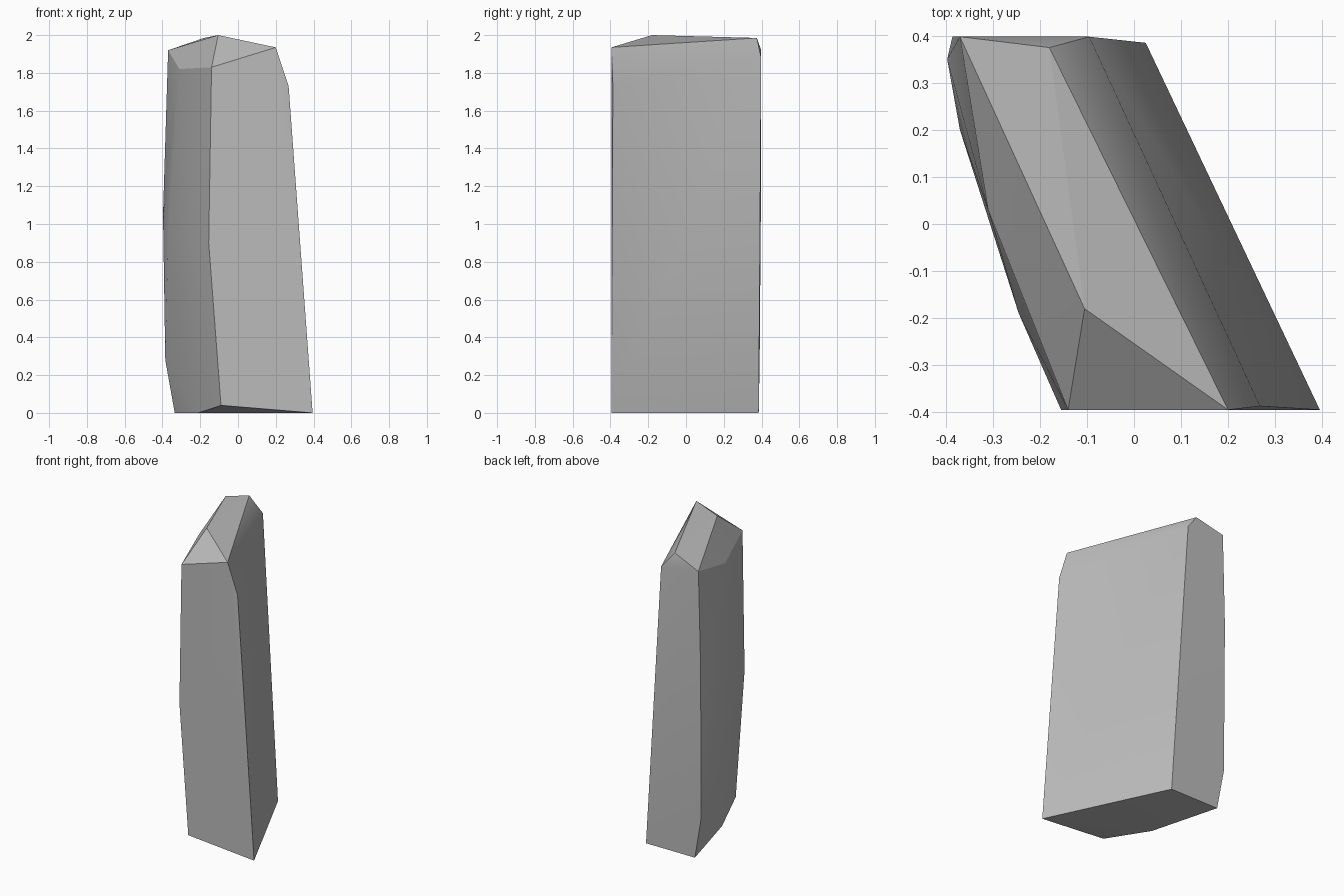
import bpy, bmesh, math

cube = bpy.data.objects.get("Cube")
if cube:
    bpy.data.objects.remove(cube, do_unlink=True)

# Corner points of the boulder, grouped by region
crown = [(-0.105, -0.18, 2.0), (-0.14, -0.395, 1.83), (0.20, -0.395, 1.935),
         (-0.18, 0.375, 1.985), (-0.37, 0.398, 1.92), (-0.31, 0.03, 1.82)]
shoulder = [(0.268, -0.387, 1.73), (-0.095, 0.398, 1.88)]
flank = [(-0.155, -0.395, 0.9), (-0.245, -0.19, 0.9), (-0.37, 0.2, 0.9),
         (-0.397, 0.35, 1.05), (-0.386, 0.398, 1.3), (-0.385, 0.39, 0.28)]
base = [(0.395, -0.395, 0), (-0.09, -0.395, 0.04), (-0.21, -0.08, 0),
        (-0.335, 0.385, 0), (0.025, 0.385, 0)]

# Wrap the corners in one faceted stone shell
bm = bmesh.new()
for point in crown + shoulder + flank + base:
    bm.verts.new(point)
bmesh.ops.convex_hull(bm, input=bm.verts[:])
bmesh.ops.dissolve_limit(bm, angle_limit=math.radians(1),
                         verts=bm.verts[:], edges=bm.edges[:])
bmesh.ops.recalc_face_normals(bm, faces=bm.faces[:])
mesh = bpy.data.meshes.new("boulder")
bm.to_mesh(mesh)
bm.free()
boulder = bpy.data.objects.new("boulder", mesh)
bpy.context.collection.objects.link(boulder)

# Plain grey stone
color = (0.5, 0.5, 0.5, 1)
stone = bpy.data.materials.new("stone_grey")
stone.use_nodes = True
stone.diffuse_color = color
stone.node_tree.nodes["Principled BSDF"].inputs["Base Color"].default_value = color
mesh.materials.append(stone)

# Soft bends on the flanks, crisp edges at the main facets
bpy.ops.object.select_all(action="DESELECT")
boulder.select_set(True)
bpy.context.view_layer.objects.active = boulder
bpy.ops.object.shade_smooth_by_angle(angle=math.radians(30))
